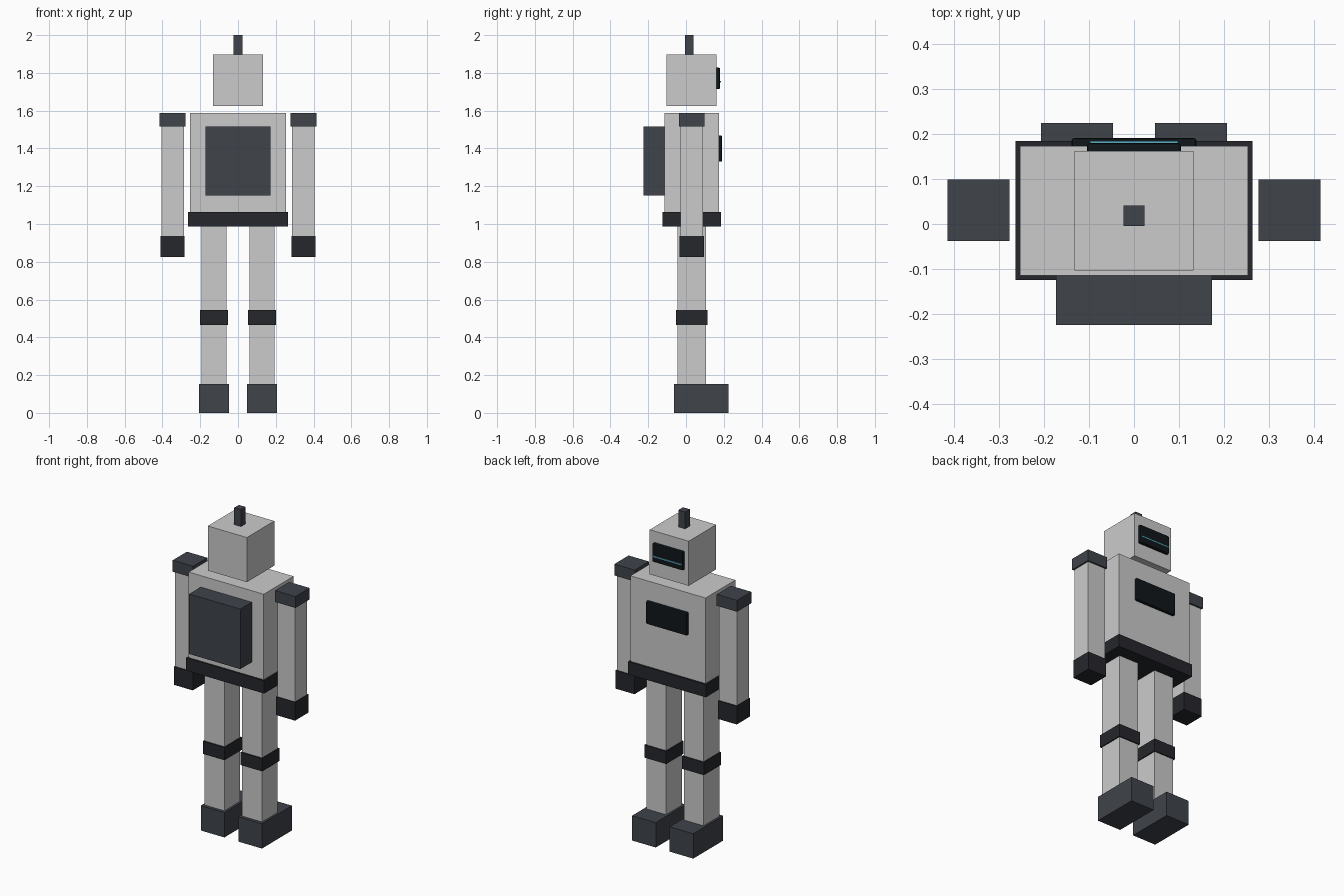
import bpy
import bmesh

if "Cube" in bpy.data.objects:
    bpy.data.objects.remove(bpy.data.objects["Cube"])


def material(name, rgb):
    m = bpy.data.materials.new(name)
    m.diffuse_color = (*rgb, 1)
    m.use_nodes = True
    m.node_tree.nodes["Principled BSDF"].inputs["Base Color"].default_value = m.diffuse_color
    return m


SLATE = material("slate", (0.050, 0.056, 0.068))
DARK = material("dark_joint", (0.019, 0.020, 0.025))
GLASS = material("black_glass", (0.005, 0.008, 0.010))
GLOW = material("cyan_glow", (0.10, 0.42, 0.55))


def box(name, x, y, z, mat=None, bevel=0):
    """Box from (min, max) ranges on each axis."""
    bm = bmesh.new()
    bmesh.ops.create_cube(bm, size=1)
    for v in bm.verts:
        v.co = [r[0] if c < 0 else r[1] for c, r in zip(v.co, (x, y, z))]
    if bevel:
        bmesh.ops.bevel(bm, geom=bm.edges[:], offset=bevel, segments=2,
                        profile=0.5, affect='EDGES')
    me = bpy.data.meshes.new(name)
    bm.to_mesh(me)
    bm.free()
    ob = bpy.data.objects.new(name, me)
    bpy.context.collection.objects.link(ob)
    if mat:
        me.materials.append(mat)
    return ob


def pair(name, x, y, z, mat=None):
    """Left and right copies of a box mirrored across x = 0."""
    box(name + "_right", x, y, z, mat)
    box(name + "_left", (-x[1], -x[0]), y, z, mat)


def sym(w):
    return (-w, w)


# Head, antenna and visor
box("head", sym(0.132), (-0.103, 0.162), (1.624, 1.897))
box("antenna", sym(0.023), (-0.004, 0.041), (1.89, 2.0), SLATE)
box("visor", sym(0.104), (0.155, 0.18), (1.715, 1.828), GLASS, 0.006)
box("visor_light", sym(0.098), (0.176, 0.185), (1.749, 1.756), GLOW)

# Torso, pack, panel and belt
box("torso", sym(0.254), (-0.114, 0.174), (1.03, 1.587))
box("pack", sym(0.173), (-0.225, -0.11), (1.15, 1.517), SLATE)
box("chest_panel", sym(0.139), (0.165, 0.191), (1.33, 1.469), GLASS, 0.006)
box("belt", sym(0.264), (-0.124, 0.185), (0.986, 1.064), DARK)

# Arms
pair("shoulder", (0.277, 0.415), (-0.038, 0.099), (1.517, 1.587), SLATE)
pair("arm", (0.286, 0.406), (-0.029, 0.089), (0.90, 1.53))
pair("hand", (0.282, 0.410), (-0.034, 0.095), (0.825, 0.937), DARK)

# Legs
pair("thigh", (0.060, 0.194), (-0.045, 0.107), (0.50, 1.0))
pair("knee", (0.054, 0.201), (-0.053, 0.114), (0.466, 0.544), DARK)
pair("shin", (0.060, 0.194), (-0.045, 0.107), (0.12, 0.50))
pair("foot", (0.047, 0.207), (-0.064, 0.225), (0.0, 0.152), SLATE)
